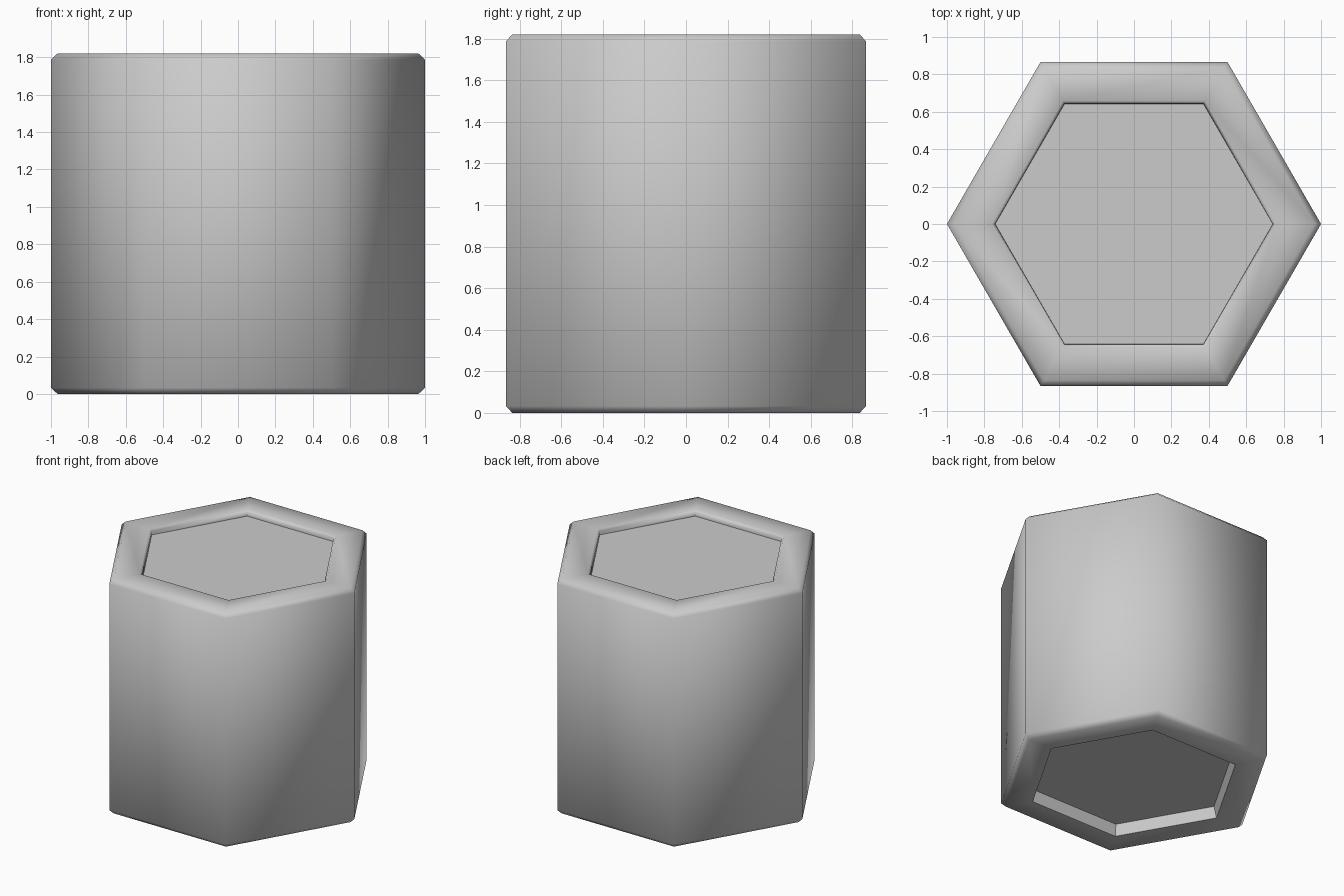
import bpy, bmesh
from math import cos, sin, pi

if "Cube" in bpy.data.objects:
    bpy.data.objects.remove(bpy.data.objects["Cube"])

H = 1.82

# radius / height profile, from recessed base floor up to recessed top floor
PROFILE = [
    (0.738, 0.085), (0.762, 0.0),
    (0.965, 0.0), (1.0, 0.033),
    (1.0, H - 0.033), (0.965, H),
    (0.76, H), (0.743, H - 0.017), (0.742, H - 0.045),
]

bm = bmesh.new()
rings = [[bm.verts.new((r * cos(i * pi / 3), r * sin(i * pi / 3), z))
          for i in range(6)] for r, z in PROFILE]

# side walls, chamfers and rims
for a, b in zip(rings, rings[1:]):
    for i in range(6):
        j = (i + 1) % 6
        bm.faces.new((a[i], a[j], b[j], b[i]))

# recessed end panels
bm.faces.new(rings[0][::-1])
bm.faces.new(rings[-1])
bmesh.ops.recalc_face_normals(bm, faces=bm.faces[:])

mesh = bpy.data.meshes.new("hexagonal_block")
bm.to_mesh(mesh)
bm.free()
block = bpy.data.objects.new("hexagonal_block", mesh)
bpy.context.collection.objects.link(block)

# soft chamfers, crisp corners
bpy.context.view_layer.objects.active = block
block.select_set(True)
bpy.ops.object.shade_smooth_by_angle(angle=50 * pi / 180)
